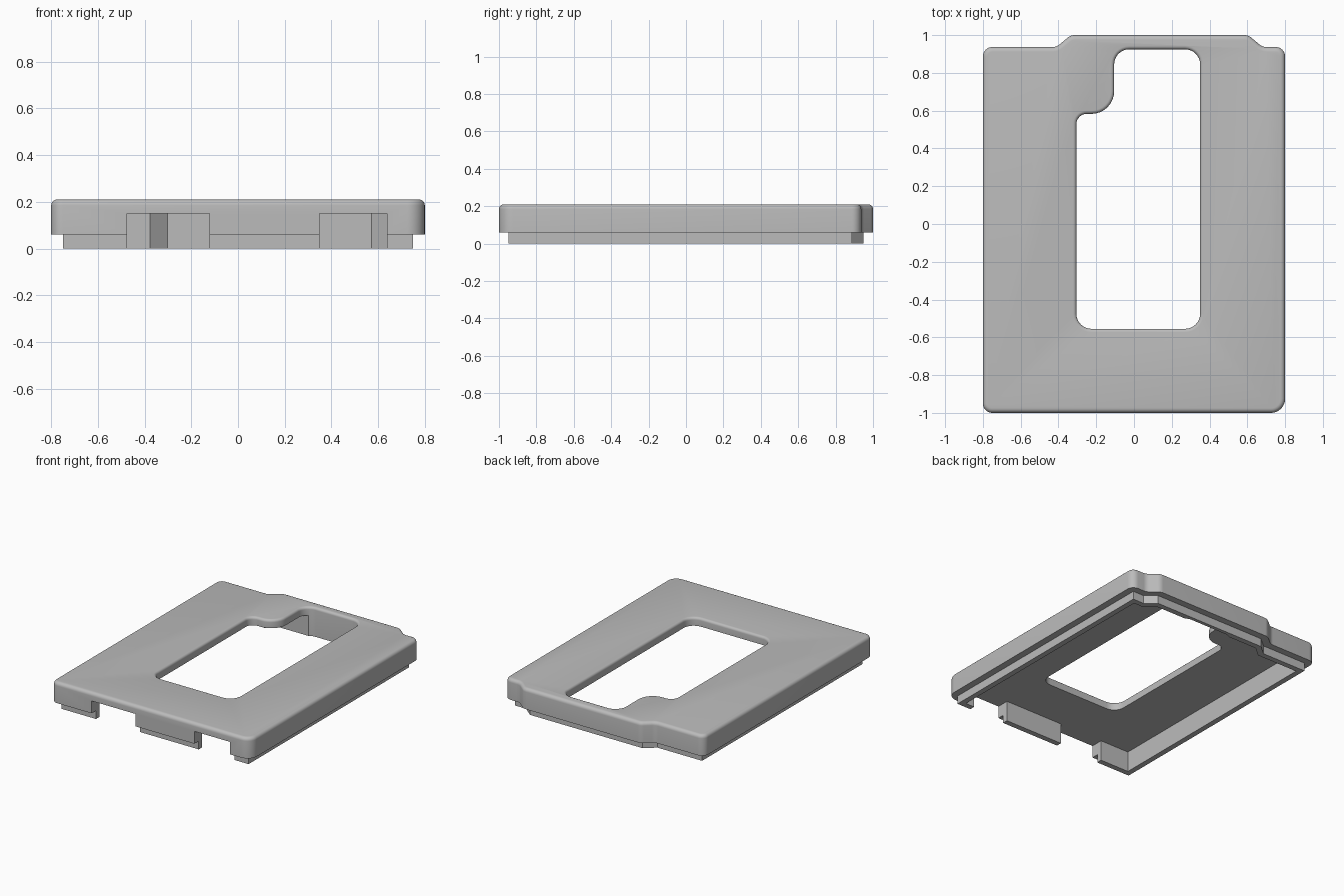
import bpy
import bmesh
import math
from mathutils import Vector

if "Cube" in bpy.data.objects:
    bpy.data.objects.remove(bpy.data.objects["Cube"], do_unlink=True)

grey = bpy.data.materials.new("light grey plastic")
grey.use_nodes = True
grey.diffuse_color = (0.5, 0.5, 0.5, 1)
grey.node_tree.nodes["Principled BSDF"].inputs["Base Color"].default_value = (0.5, 0.5, 0.5, 1)


def outline(corners, offset=0.0, sharp=False, steps=8):
    """Counter-clockwise polygon, offset outwards, with rounded corners."""
    points = []
    for i, (x, y, radius) in enumerate(corners):
        p = Vector((x, y))
        d_in = (p - Vector(corners[i - 1][:2])).normalized()
        d_out = (Vector(corners[(i + 1) % len(corners)][:2]) - p).normalized()
        n_in, n_out = Vector((d_in.y, -d_in.x)), Vector((d_out.y, -d_out.x))
        miter = (n_in + n_out) / (1 + n_in.dot(n_out))
        p = p + miter * offset
        if sharp:
            points.append(p)
            continue
        side = 1 if d_in.cross(d_out) > 0 else -1
        r = max(radius + side * offset, 0.004)
        centre = p - miter * r * side
        turn = math.atan2(d_in.cross(d_out), d_in.dot(d_out))
        start = math.atan2(n_in.y * side, n_in.x * side)
        for k in range(steps + 1):
            a = start + turn * k / steps
            points.append(centre + Vector((math.cos(a), math.sin(a))) * r)
    return points


def loft(name, rings):
    """Closed solid through (outline, height) rings."""
    bm = bmesh.new()
    loops = [[bm.verts.new((p.x, p.y, z)) for p in ring] for ring, z in rings]
    for low, high in zip(loops, loops[1:]):
        for i in range(len(low)):
            j = (i + 1) % len(low)
            bm.faces.new((low[i], low[j], high[j], high[i]))
    bm.faces.new(loops[0][::-1])
    bm.faces.new(loops[-1])
    bmesh.ops.recalc_face_normals(bm, faces=bm.faces)
    mesh = bpy.data.meshes.new(name)
    bm.to_mesh(mesh)
    bm.free()
    mesh.materials.append(grey)
    ob = bpy.data.objects.new(name, mesh)
    bpy.context.scene.collection.objects.link(ob)
    return ob


def combine(target, helper, operation):
    bpy.context.view_layer.objects.active = target
    mod = target.modifiers.new(operation, "BOOLEAN")
    mod.operation, mod.object, mod.solver = operation, helper, "EXACT"
    bpy.ops.object.modifier_apply(modifier=mod.name)
    bpy.data.objects.remove(helper, do_unlink=True)


def fillet(radius, steps=5):
    """(inset, drop) pairs of a quarter round, from side to top."""
    for k in range(steps + 1):
        a = math.pi / 2 * k / steps
        yield radius * (1 - math.cos(a)), radius * (1 - math.sin(a))


TOP, CEILING, LEDGE = 0.21, 0.15, 0.06
case = [(-0.8, -1, 0.05), (0.8, -1, 0.075), (0.8, 0.937, 0.05),
        (0.68, 0.937, 0.06), (0.605, 1, 0.06), (-0.335, 1, 0.06),
        (-0.41, 0.937, 0.06), (-0.8, 0.937, 0.05)]
window = [(-0.305, -0.555, 0.08), (0.35, -0.555, 0.08), (0.35, 0.925, 0.08),
          (-0.105, 0.925, 0.08), (-0.105, 0.583, 0.12), (-0.305, 0.583, 0.055)]

# Cover with rounded top rim
cover = loft("cover_frame", [(outline(case), LEDGE)] +
             [(outline(case, -inset), TOP - drop) for inset, drop in fillet(0.025)])

# Recessed lip below the cover
combine(cover, loft("lip", [(outline(case, -0.05, True), 0),
                            (outline(case, -0.05, True), 0.1)]), "UNION")

# Hollow underside
cavity = outline(case, -0.09, True)
combine(cover, loft("cavity", [(cavity, -0.1), (cavity, CEILING)]), "DIFFERENCE")

# Window opening with rounded upper edge
flare = [(outline(window, inset), TOP - drop) for inset, drop in fillet(0.018)]
combine(cover, loft("window", [(outline(window), -0.1)] + flare +
                    [(flare[-1][0], TOP + 0.1)]), "DIFFERENCE")

# Two notches in the front wall
for x0, x1 in ((-0.475, -0.122), (0.35, 0.638)):
    box = [Vector(p) for p in ((x0, -1.1), (x1, -1.1), (x1, -0.88), (x0, -0.88))]
    combine(cover, loft("notch", [(box, -0.1), (box, CEILING)]), "DIFFERENCE")

# Smooth fillets, crisp edges
bpy.ops.object.select_all(action="DESELECT")
cover.select_set(True)
bpy.context.view_layer.objects.active = cover
bpy.ops.object.shade_smooth_by_angle(angle=math.radians(30))
